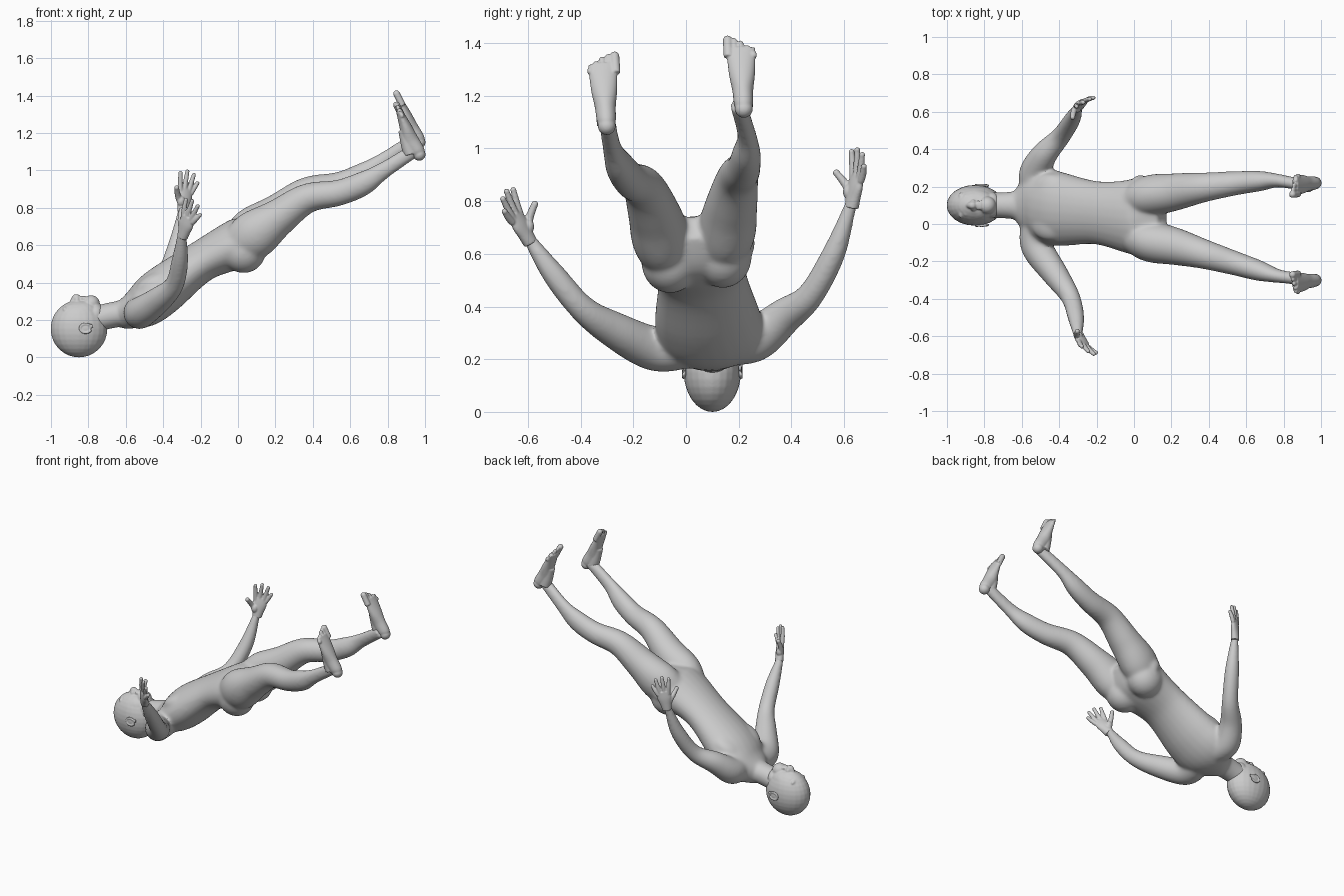
import bpy, bmesh, math
from mathutils import Vector, Matrix

cube = bpy.data.objects.get("Cube")
if cube:
    bpy.data.objects.remove(cube)

skin = bpy.data.materials.new("plain grey")
skin.use_nodes = True
GREY = (0.6, 0.6, 0.6, 1)
skin.diffuse_color = GREY
skin.node_tree.nodes["Principled BSDF"].inputs["Base Color"].default_value = GREY


def spline(before, start, end, after, t):
    """Catmull-Rom blend of four number rows."""
    blended = []
    for p, q, r, s in zip(before, start, end, after):
        leave, arrive = (r - p) / 2, (s - q) / 2
        bend = 3 * (r - q) - 2 * leave - arrive
        twist = 2 * (q - r) + leave + arrive
        blended.append(q + t * (leave + t * (bend + t * twist)))
    return blended


def tube(bm, rows, side=(0, 1, 0), steps=6, sides=24):
    """Smooth loft of ellipses; each row is x, y, z, half width, half depth."""
    last = len(rows) - 1
    fine = []
    for i in range(last):
        four = rows[max(i - 1, 0)], rows[i], rows[i + 1], rows[min(i + 2, last)]
        fine += [spline(*four, k / steps) for k in range(steps)]
    fine.append(rows[last])
    centres = [Vector(row[:3]) for row in fine]
    rings = []
    for i, (centre, row) in enumerate(zip(centres, fine)):
        along = centres[min(i + 1, len(centres) - 1)] - centres[max(i - 1, 0)]
        along.normalize()
        wide = Vector(side)
        wide = (wide - along * wide.dot(along)).normalized()
        deep = along.cross(wide)
        ring = []
        for k in range(sides):
            angle = math.tau * k / sides
            offset = wide * row[3] * math.cos(angle) + deep * row[4] * math.sin(angle)
            ring.append(bm.verts.new(centre + offset))
        rings.append(ring)
    for low, high in zip(rings, rings[1:]):
        for k in range(sides):
            bm.faces.new((low[k - 1], low[k], high[k], high[k - 1]))
    bm.faces.new(rings[0][::-1])
    bm.faces.new(rings[-1])


def ball(bm, centre, radii, tilt=0):
    """Ellipsoid, or a sphere when given one radius."""
    if not isinstance(radii, tuple):
        radii = (radii, radii, radii)
    place = Matrix.Translation(centre) @ Matrix.Rotation(tilt, 4, 'Y')
    bmesh.ops.create_uvsphere(bm, u_segments=24, v_segments=16, radius=1,
                              matrix=place @ Matrix.Diagonal((*radii, 1)))


def finish(bm, name, voxel, rounds):
    """Fuse the overlapping volumes into one soft skin."""
    mesh = bpy.data.meshes.new(name)
    bm.to_mesh(mesh)
    bm.free()
    mesh.materials.append(skin)
    part = bpy.data.objects.new(name, mesh)
    bpy.context.collection.objects.link(part)
    fuse = part.modifiers.new("fuse", 'REMESH')
    fuse.mode = 'VOXEL'
    fuse.voxel_size = voxel
    fuse.use_smooth_shade = True
    soften = part.modifiers.new("soften", 'SMOOTH')
    soften.factor = 0.5
    soften.iterations = rounds


MID = 0.1  # sideways position of the head and neck
BOTH = (-1, 1)

# Torso and neck, slightly rolled
body = bmesh.new()
tube(body, [(-.64, MID, .22, .07, .07), (-.58, MID, .24, .15, .09), (-.5, MID, .28, .2, .12),
            (-.4, .08, .36, .2, .13), (-.2, .06, .51, .17, .11), (-.02, .04, .6, .2, .13),
            (.06, .04, .64, .22, .12), (.15, .04, .7, .09, .05)], side=(0, 1, .1))
tube(body, [(-.82, MID, .19, .07, .07), (-.7, MID, .22, .07, .07), (-.6, MID, .24, .08, .07)])

# Buttocks and chest muscles
for s in BOTH:
    ball(body, (.03, .04 + s * .1, .58 + s * .01), (.12, .11, .12))
    ball(body, (-.45, .09 + s * .09, .4), (.11, .09, .05), tilt=-.5)

# Arms: shared thickness, own path from shoulder to wrist
thickness = (.085, .085, .07, .052, .045, .026, .024)
left_arm = [(-.52, .18, .26), (-.53, .27, .28), (-.48, .37, .36), (-.39, .47, .44),
            (-.33, .56, .6), (-.3, .62, .77), (-.29, .64, .82)]
right_arm = [(-.52, 0, .25), (-.52, -.12, .24), (-.42, -.27, .31), (-.34, -.39, .39),
             (-.31, -.5, .52), (-.3, -.59, .65), (-.29, -.61, .69)]
for path in (left_arm, right_arm):
    tube(body, [(*point, r, r) for point, r in zip(path, thickness)], side=(1, 0, 0))

# Legs: the left one mirrors the right, raised and swung a little
right_leg = [(-.04, -.04, .57, .08, .09), (.08, -.09, .65, .11, .13), (.22, -.12, .75, .1, .1),
             (.37, -.16, .85, .08, .08), (.54, -.21, .88, .065, .07), (.67, -.25, .93, .055, .065),
             (.78, -.28, 1, .036, .046), (.95, -.3, 1.11, .032, .038)]
left_leg = [(x, .06 - .18 * x * x - y, z + .02 + .04 * x, w, d) for x, y, z, w, d in right_leg]
tube(body, right_leg)
tube(body, left_leg)
finish(body, "body", .008, 26)

# Head: skull, tilted face, chin and jaw
head = bmesh.new()
ball(head, (-.85, MID, .153), (.152, .109, .153))
ball(head, (-.85, MID, .215), (.12, .09, .085), tilt=-.35)
ball(head, (-.785, MID, .285), .047)
ball(head, (-.76, MID, .23), (.05, .07, .06))

# Nose and lips
tube(head, [(-.92, MID, .26, .01, .01), (-.89, MID, .285, .014, .016),
            (-.865, MID, .32, .02, .02), (-.85, MID, .3, .02, .014)])
for x in (-.835, -.82):
    ball(head, (x, MID, .315), (.01, .027, .014))

# Nostrils, eyes and brows
for s in BOTH:
    ball(head, (-.86, MID + s * .018, .308), .013)
    ball(head, (-.9, MID + s * .04, .267), (.014, .02, .016))
    ball(head, (-.925, MID + s * .04, .254), (.014, .03, .018))
finish(head, "head", .005, 6)

# Ears: open rim, bowl and lobe
ears = bmesh.new()
for s in BOTH:
    middle = Vector((-.815, MID + s * .105, .155))
    for k in range(25):
        angle = k / 5 - 2.2
        ball(ears, middle + Vector((-.03 * math.cos(angle), s * .004, -.024 * math.sin(angle))), .007)
    ball(ears, middle, (.03, .008, .024))
    ball(ears, middle + Vector((.03, 0, .012)), (.012, .007, .012))
finish(ears, "ears", .004, 4)


def hand(name, wrist, up, across):
    """Palm, four fingers and thumb laid out along, across and through the hand."""
    wrist, up, across = Vector(wrist), Vector(up).normalized(), Vector(across)
    across = (across - up * across.dot(up)).normalized()
    inward = up.cross(across)
    if inward.y * wrist.y > 0:
        inward = -inward
    bm = bmesh.new()

    def at(length, spread, curl=0):
        return wrist + up * length + across * spread + inward * curl

    def digit(start, end, curl, radius):
        middle = [(a + b) / 2 for a, b in zip(start, end)]
        tip = at(*end, curl)
        tube(bm, [(*at(*start), radius, radius), (*at(*middle, curl / 3), radius, radius),
                  (*tip, radius * .8, radius * .8)], across, sides=12)
        ball(bm, tip, radius * .85)

    palm = [(-.01, .03, .026), (.03, .036, .024), (.075, .045, .021), (.12, .04, .013)]
    tube(bm, [(*at(length, 0), wide, deep) for length, wide, deep in palm], across)
    ball(bm, at(.045, -.025, .012), (.022, .02, .028))
    for length, spread in ((.195, -.05), (.21, -.01), (.2, .032), (.16, .06)):
        digit((.1, spread * .6), (length, spread), .012, .0135)
    digit((.035, -.02), (.105, -.08), .045, .016)
    finish(bm, name, .004, 4)


hand("left_hand", (-.295, .63, .785), (.13, .17, 1), (.85, .47, -.2))
hand("right_hand", (-.295, -.595, .65), (.24, -.47, .85), (.75, -.45, -.45))


def foot(name, heel, toe, outward):
    """Heel to ball loft with five toes; outward points to the little toe."""
    heel, toe = Vector(heel), Vector(toe)
    upper = Vector((-.89, 0, -.45))
    bm = bmesh.new()

    def at(length, lift, spread=0):
        return heel.lerp(toe, length) + upper * lift + Vector((0, spread, 0))

    spine = [(.02, .03, .027, .032), (.1, .03, .036, .04), (.3, .036, .04, .044),
             (.52, .026, .05, .034), (.84, .014, .056, .017)]
    tube(bm, [(*at(length, lift), wide, deep) for length, lift, wide, deep in spine])
    ball(bm, at(.03, .03), .034)

    # Instep rising to the ankle
    tube(bm, [(*at(length, lift), .036, .037) for length, lift in ((.1, .07), (.25, .06), (.5, .035))])

    # Toes, shorter toward the outside
    for k in range(5):
        spread = outward * (k - 2) * .024
        radius = .0125 if k else .0185
        tip = at(.945 - .012 * k * k, .012, spread)
        tube(bm, [(*at(.72, .014, spread), radius, radius), (*tip, radius, radius)], sides=12)
        ball(bm, tip, radius)
    finish(bm, name, .0045, 4)


foot("left_foot", (1, .22, 1.155), (.85, .205, 1.43), 1)
foot("right_foot", (1, -.3, 1.09), (.85, -.32, 1.37), -1)
